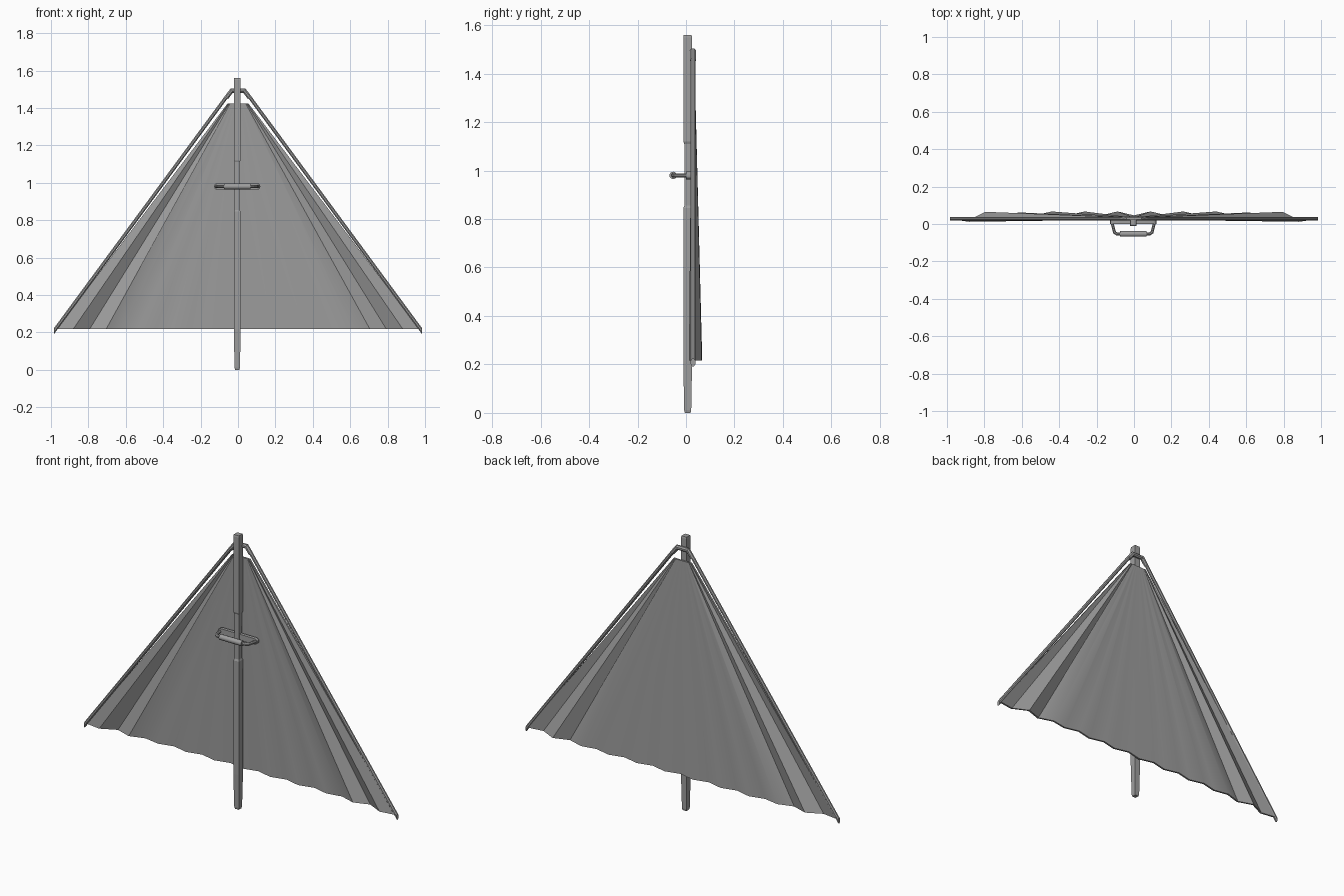
import bpy, bmesh, math
from mathutils import Vector

cube = bpy.data.objects.get("Cube")
if cube:
    bpy.data.objects.remove(cube, do_unlink=True)

grey = bpy.data.materials.new("plain grey")
grey.use_nodes = True
colour = (0.34, 0.34, 0.34, 1)
grey.diffuse_color = colour
grey.node_tree.nodes["Principled BSDF"].inputs["Base Color"].default_value = colour

CX = -0.004   # pole axis
CY = 0.007


def finish(name, bm, smooth=None):
    bmesh.ops.recalc_face_normals(bm, faces=bm.faces)
    mesh = bpy.data.meshes.new(name)
    bm.to_mesh(mesh)
    bm.free()
    mesh.materials.append(grey)
    ob = bpy.data.objects.new(name, mesh)
    bpy.context.collection.objects.link(ob)
    if smooth:
        bpy.ops.object.select_all(action='DESELECT')
        ob.select_set(True)
        bpy.context.view_layer.objects.active = ob
        bpy.ops.object.shade_smooth_by_angle(angle=math.radians(smooth))
    return ob


def loft(bm, rings):
    """Join rings of equal length into a closed, capped solid."""
    rows = [[bm.verts.new(p) for p in ring] for ring in rings]
    n = len(rows[0])
    for a, b in zip(rows, rows[1:]):
        for i in range(n):
            j = (i + 1) % n
            bm.faces.new((a[i], a[j], b[j], b[i]))
    bm.faces.new(rows[0])
    bm.faces.new(rows[-1])


def tube(name, path, radius, sides=8, smooth=None):
    """Sweep a polygon along a path with mitred corners."""
    pts = [Vector(p) for p in path]
    dirs = [(b - a).normalized() for a, b in zip(pts, pts[1:])]
    plane = Vector((0, 0, 0))
    for a, b in zip(dirs, dirs[1:]):
        plane += a.cross(b)
    up = plane.normalized() if plane.length > 1e-5 else Vector((0, 0, 1))
    rings = []
    for k, p in enumerate(pts):
        d0, d1 = dirs[max(k - 1, 0)], dirs[min(k, len(dirs) - 1)]
        t = (d0 + d1).normalized()
        side = up.cross(t) / max(t.dot(d0), 0.4)
        angles = [math.tau * (i + 0.5) / sides for i in range(sides)]
        rings.append([p + radius * (math.cos(a) * side + math.sin(a) * up) for a in angles])
    bm = bmesh.new()
    loft(bm, rings)
    return finish(name, bm, smooth)


# Square pole: tapered foot, long shaft, narrow grip, upper shaft
pole_profile = [(0, 0.012), (0.012, 0.0145), (0.2, 0.018), (0.845, 0.018),
                (0.855, 0.014), (1.11, 0.014), (1.12, 0.018), (1.55, 0.018), (1.56, 0.016)]
bm = bmesh.new()
loft(bm, [[(CX + sx * r, CY + sy * r, z) for sx, sy in ((-1, -1), (1, -1), (1, 1), (-1, 1))]
          for z, r in pole_profile])
finish("pole", bm)

# Two slanted arms joined by a bent loop behind the pole
ARM_Y = 0.029
for side, label in ((1, "left"), (-1, "right")):
    tube(label + "_arm", [(side * 0.05, ARM_Y, 1.475), (side * 0.983, ARM_Y, 0.208)], 0.0175)
tube("top_loop", [(-0.062, ARM_Y, 1.455), (-0.034, ARM_Y, 1.492),
                  (0.034, ARM_Y, 1.492), (0.062, ARM_Y, 1.455)], 0.0125)

# Pleated fan cloth, stronger pleats near the arms
PLEATS = 11


def pleat_y(k):
    outer = {11: 0.03, 10: 0.017, 9: 0.06, 8: 0.03, 7: 0.057}
    return outer.get(abs(k), 0.062 if k % 2 else 0.041)


bm = bmesh.new()
sections = []
for k in range(-PLEATS, PLEATS + 1):
    f = k / PLEATS
    top_y = 0.029 + (pleat_y(k) - 0.029) * 0.05
    low, high = (0.97 * f, pleat_y(k), 0.217), (0.055 * f, top_y, 1.425)
    half = Vector((0, 0.005, 0))
    sections.append([Vector(low) - half, Vector(high) - half,
                     Vector(high) + half, Vector(low) + half])
loft(bm, sections)
finish("pleated_cloth", bm, 30)

# Handle: slotted bracket, bent rod and thicker grip
HZ = 0.98


def stadium(half_length, r, y):
    ring = []
    for s, start in ((1, -90), (-1, 90)):
        for i in range(7):
            a = math.radians(start + i * 30)
            ring.append((CX + s * (half_length - r) + r * math.cos(a), y, HZ + r * math.sin(a)))
    return ring


bm = bmesh.new()
loft(bm, [stadium(0.124, 0.017, y) for y in (0.0, 0.018)])
finish("handle_bracket", bm, 30)

tube("handle_rod", [(CX - 0.113, 0.005, HZ), (CX - 0.1, -0.045, HZ), (CX - 0.088, -0.053, HZ),
                    (CX + 0.088, -0.053, HZ), (CX + 0.1, -0.045, HZ), (CX + 0.113, 0.005, HZ)],
     0.0085)
tube("handle_grip", [(CX - 0.07, -0.053, HZ), (CX - 0.064, -0.053, HZ),
                     (CX + 0.064, -0.053, HZ), (CX + 0.07, -0.053, HZ)], 0.0155, 10, 40)
